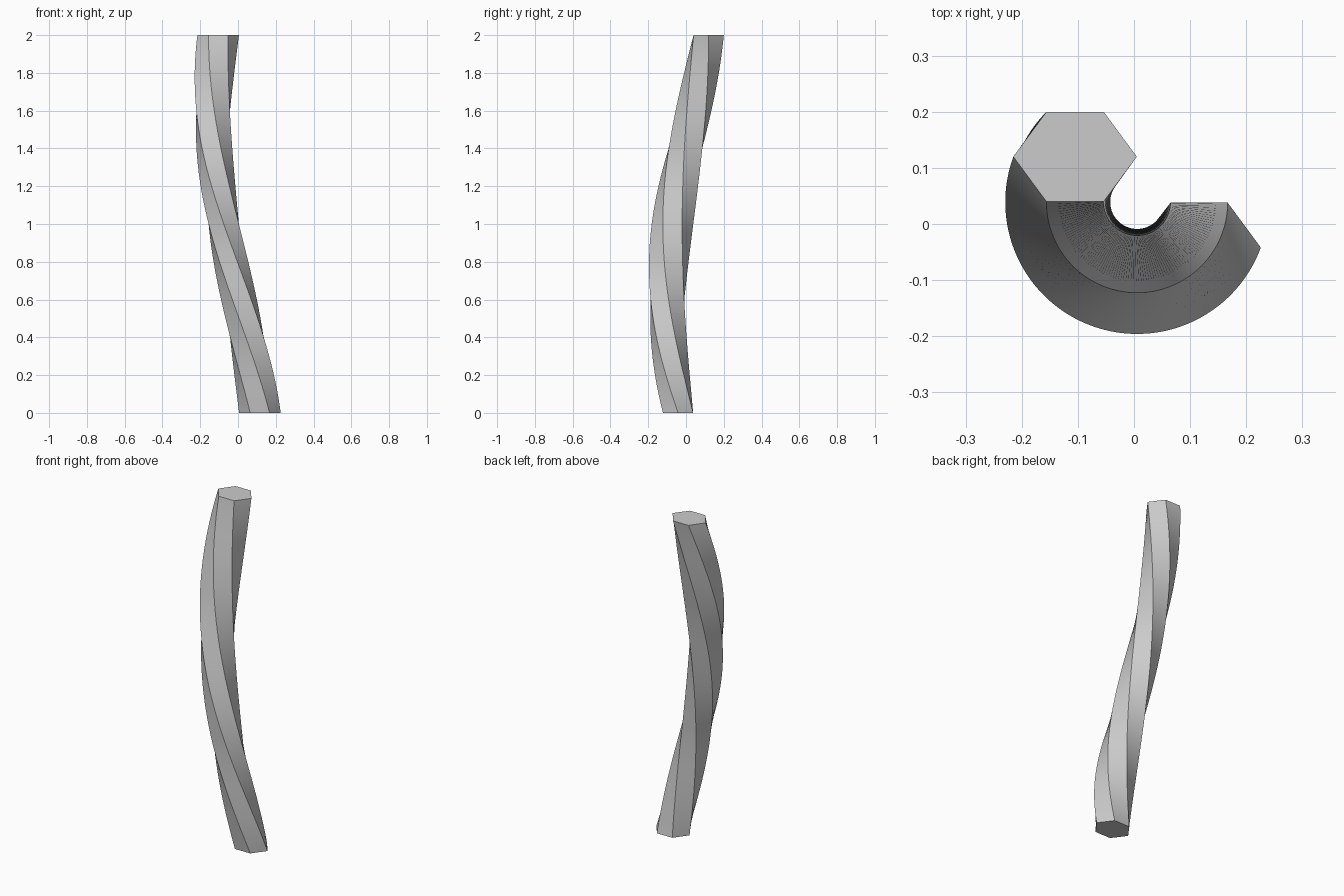
import bpy
import bmesh
import math
from mathutils import Matrix, Vector

cube = bpy.data.objects.get("Cube")
if cube:
    bpy.data.objects.remove(cube, do_unlink=True)

HEIGHT = 2.0
STEPS = 96
AXIS = Vector((0.0055, 0.039, 0))      # vertical axis the bar winds around
OFFSET = Vector((0.1105, -0.081, 0))   # hexagon centre from the axis at the base

# Hexagonal cross-section
half_w, half_flat, half_d = 0.11, 0.051, 0.08
hexagon = [Vector((x, y, 0)) for x, y in (
    (half_w, 0), (half_flat, half_d), (-half_flat, half_d),
    (-half_w, 0), (-half_flat, -half_d), (half_flat, -half_d))]

grey = bpy.data.materials.new("plain grey")
grey.use_nodes = True
colour = (0.6, 0.6, 0.6, 1)
grey.diffuse_color = colour
grey.node_tree.nodes["Principled BSDF"].inputs["Base Color"].default_value = colour

# Sweep the section half a turn clockwise while it rises
bm = bmesh.new()
rings = []
for i in range(STEPS + 1):
    t = i / STEPS
    turn = Matrix.Rotation(-math.pi * t, 4, "Z")
    lift = AXIS + Vector((0, 0, HEIGHT * t))
    rings.append([bm.verts.new(turn @ (OFFSET + p) + lift) for p in hexagon])
for low, high in zip(rings, rings[1:]):
    for k in range(6):
        n = (k + 1) % 6
        bm.faces.new((low[k], low[n], high[n], high[k]))

# End caps
bm.faces.new(rings[0][::-1])
bm.faces.new(rings[-1])
bmesh.ops.recalc_face_normals(bm, faces=bm.faces)

mesh = bpy.data.meshes.new("twisted_bar")
bm.to_mesh(mesh)
bm.free()
mesh.materials.append(grey)
bar = bpy.data.objects.new("twisted_bar", mesh)
bpy.context.collection.objects.link(bar)

# Smooth along the twist, sharp at the six edges
bpy.ops.object.select_all(action="DESELECT")
bar.select_set(True)
bpy.context.view_layer.objects.active = bar
bpy.ops.object.shade_smooth_by_angle(angle=math.radians(30))
